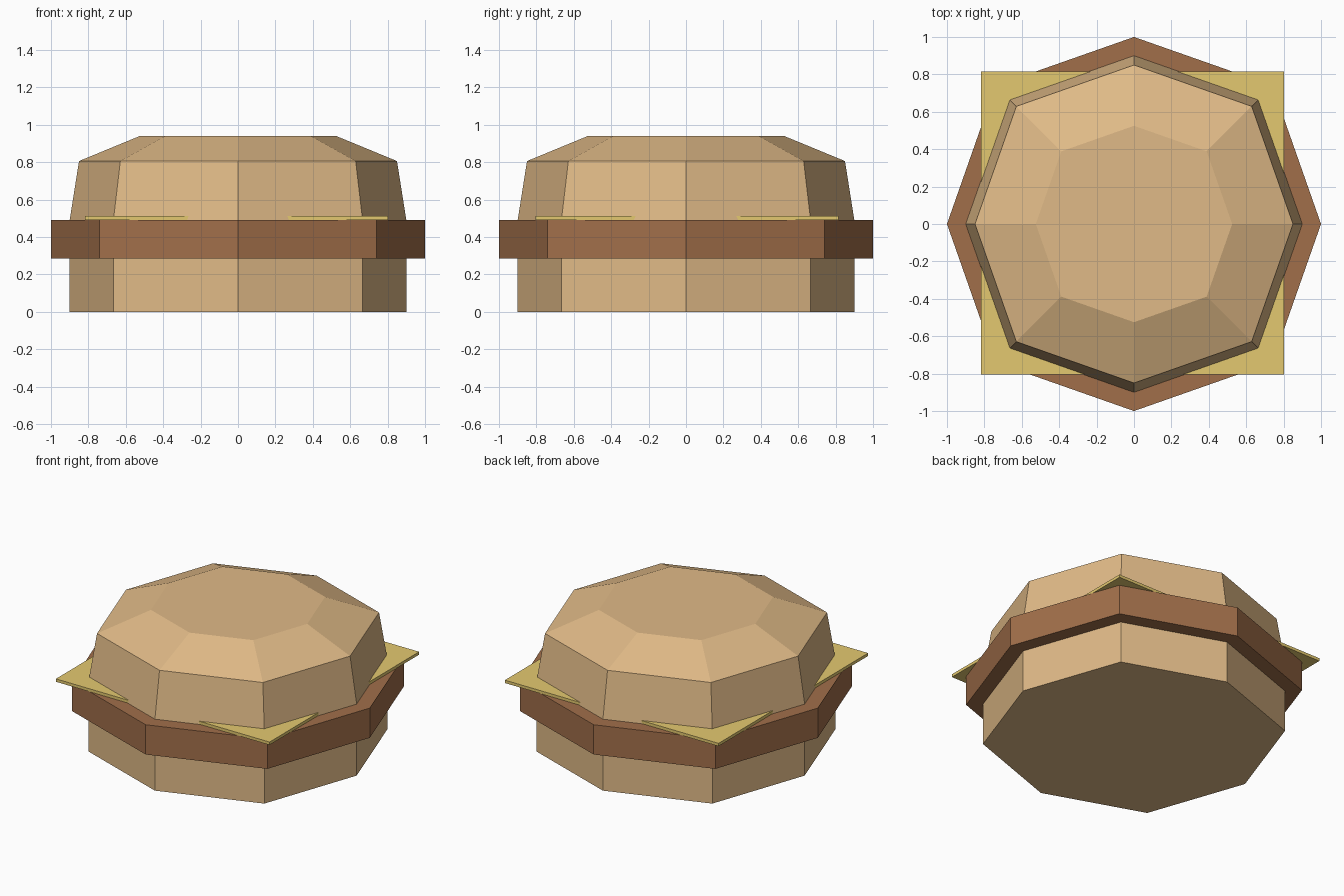
import bpy, bmesh

if "Cube" in bpy.data.objects:
    bpy.data.objects.remove(bpy.data.objects["Cube"])


def material(name, rgb):
    # sRGB 0-255 to linear
    lin = [((c / 255 + 0.055) / 1.055) ** 2.4 for c in rgb]
    m = bpy.data.materials.new(name)
    m.diffuse_color = (*lin, 1)
    m.use_nodes = True
    m.node_tree.nodes["Principled BSDF"].inputs["Base Color"].default_value = m.diffuse_color
    return m


BUN = material("bun tan", (224, 186, 135))
MEAT = material("meat brown", (161, 111, 74))
CHEESE = material("cheese yellow", (228, 201, 112))


def finish(name, bm, mat):
    bmesh.ops.recalc_face_normals(bm, faces=bm.faces[:])
    me = bpy.data.meshes.new(name)
    bm.to_mesh(me)
    bm.free()
    me.materials.append(mat)
    ob = bpy.data.objects.new(name, me)
    bpy.context.collection.objects.link(ob)
    return ob


def octagon_stack(name, rings, mat):
    """Eight-sided solid from (radius, z) rings; corners sit slightly wide."""
    bm = bmesh.new()
    k = 0.74
    outline = [(1, 0), (k, k), (0, 1), (-k, k), (-1, 0), (-k, -k), (0, -1), (k, -k)]
    loops = [[bm.verts.new((x * r, y * r, z)) for x, y in outline] for r, z in rings]
    for a, b in zip(loops, loops[1:]):
        for i in range(8):
            j = (i + 1) % 8
            bm.faces.new((a[i], a[j], b[j], b[i]))
    bm.faces.new(loops[0][::-1])
    bm.faces.new(loops[-1])
    return finish(name, bm, mat)


# Buns and patty
octagon_stack("bottom_bun", [(0.90, 0.0), (0.90, 0.286)], BUN)
octagon_stack("patty", [(1.0, 0.286), (1.0, 0.49)], MEAT)
octagon_stack("top_bun", [(0.90, 0.49), (0.85, 0.806), (0.525, 0.94)], BUN)

# Square cheese slice, slightly off centre
bm = bmesh.new()
bmesh.ops.create_cube(bm, size=1)
bmesh.ops.scale(bm, vec=(1.62, 1.62, 0.02), verts=bm.verts[:])
bmesh.ops.translate(bm, vec=(-0.008, 0.006, 0.501), verts=bm.verts[:])
finish("cheese_slice", bm, CHEESE)
